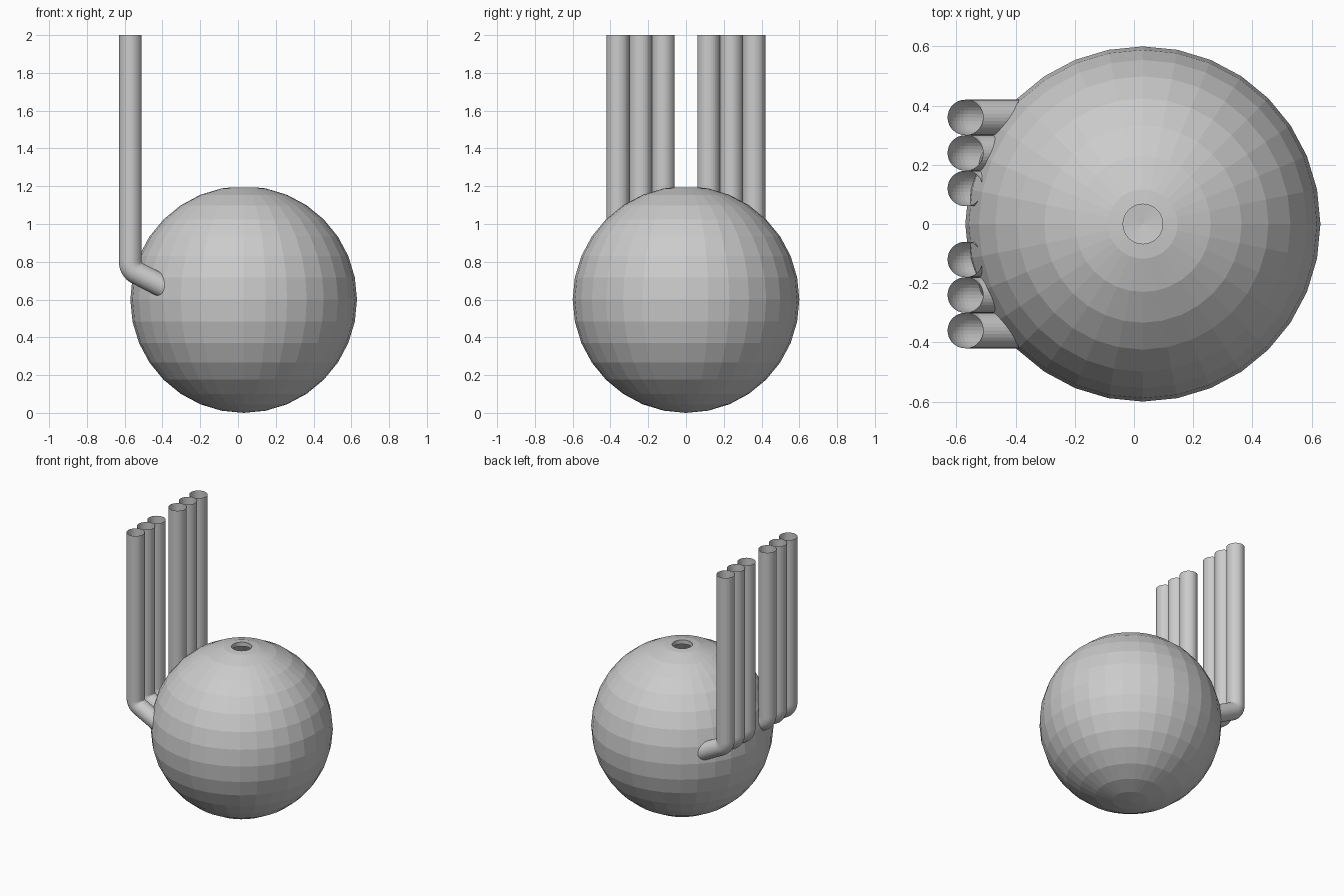
import bpy, bmesh
from math import sin, cos, pi, radians
from mathutils import Vector

if "Cube" in bpy.data.objects:
    bpy.data.objects.remove(bpy.data.objects["Cube"])

CX, CZ, R, WALL, HOLE = 0.03, 0.6, 0.6, 0.03, 0.067
SEG, RINGS = 32, 16


def finish(name, bm):
    mesh = bpy.data.meshes.new(name)
    bm.to_mesh(mesh)
    bm.free()
    obj = bpy.data.objects.new(name, mesh)
    bpy.context.collection.objects.link(obj)
    return obj


def shell_profile(radius):
    # bottom pole up to the last ring, then the rim of the top hole
    pts = [(radius * sin(pi * i / RINGS), -radius * cos(pi * i / RINGS))
           for i in range(RINGS)]
    r1, z1 = pts[-1]
    pts.append((HOLE, radius + (z1 - radius) * HOLE / r1))
    return pts


# Hollow faceted sphere with a round hole at the top
def make_vessel():
    profile = shell_profile(R) + shell_profile(R - WALL)[::-1]
    bm = bmesh.new()
    verts = [bm.verts.new((CX + r, 0, CZ + z)) for r, z in profile]
    edges = [bm.edges.new(p) for p in zip(verts, verts[1:])]
    bmesh.ops.spin(bm, geom=verts + edges, cent=(CX, 0, CZ), axis=(0, 0, 1),
                   angle=2 * pi, steps=SEG)
    bmesh.ops.remove_doubles(bm, verts=bm.verts, dist=1e-4)
    bmesh.ops.recalc_face_normals(bm, faces=bm.faces)
    finish("spherical_vessel", bm)


# Open bent pipe: vertical run, tight elbow, sloping run into the sphere
def make_pipe(name, y, r=0.06, bend=0.064, sides=32):
    pivot = Vector((-0.57 + bend, y, 0.797))
    end = radians(63)
    path = [(Vector((-0.57, y, 2.0)), 0.0)]
    for i in range(9):
        a = end * i / 8
        path.append((pivot + bend * Vector((-cos(a), 0, -sin(a))), a))
    path.append((path[-1][0] + 0.22 * Vector((sin(end), 0, -cos(end))), end))

    bm = bmesh.new()
    rings = []
    for centre, a in path:
        out = Vector((-cos(a), 0, -sin(a)))
        rings.append([bm.verts.new(centre + r * (cos(t) * out + sin(t) * Vector((0, 1, 0))))
                      for t in (2 * pi * k / sides for k in range(sides))])
    for lo, hi in zip(rings, rings[1:]):
        for k in range(sides):
            n = (k + 1) % sides
            bm.faces.new((lo[k], hi[k], hi[n], lo[n]))
    # make the sides face outward
    bm.normal_update()
    f = bm.faces[:][0] if len(bm.faces) else None
    if f and f.normal.dot(f.calc_center_median() - Vector((-0.57, y, f.calc_center_median().z))) < 0:
        bmesh.ops.reverse_faces(bm, faces=bm.faces[:])
    finish(name, bm)


make_vessel()
for side, label in ((-1, "front"), (1, "back")):
    for i in range(1, 4):
        make_pipe(f"{label}_pipe_{i}", side * 0.12 * i)
